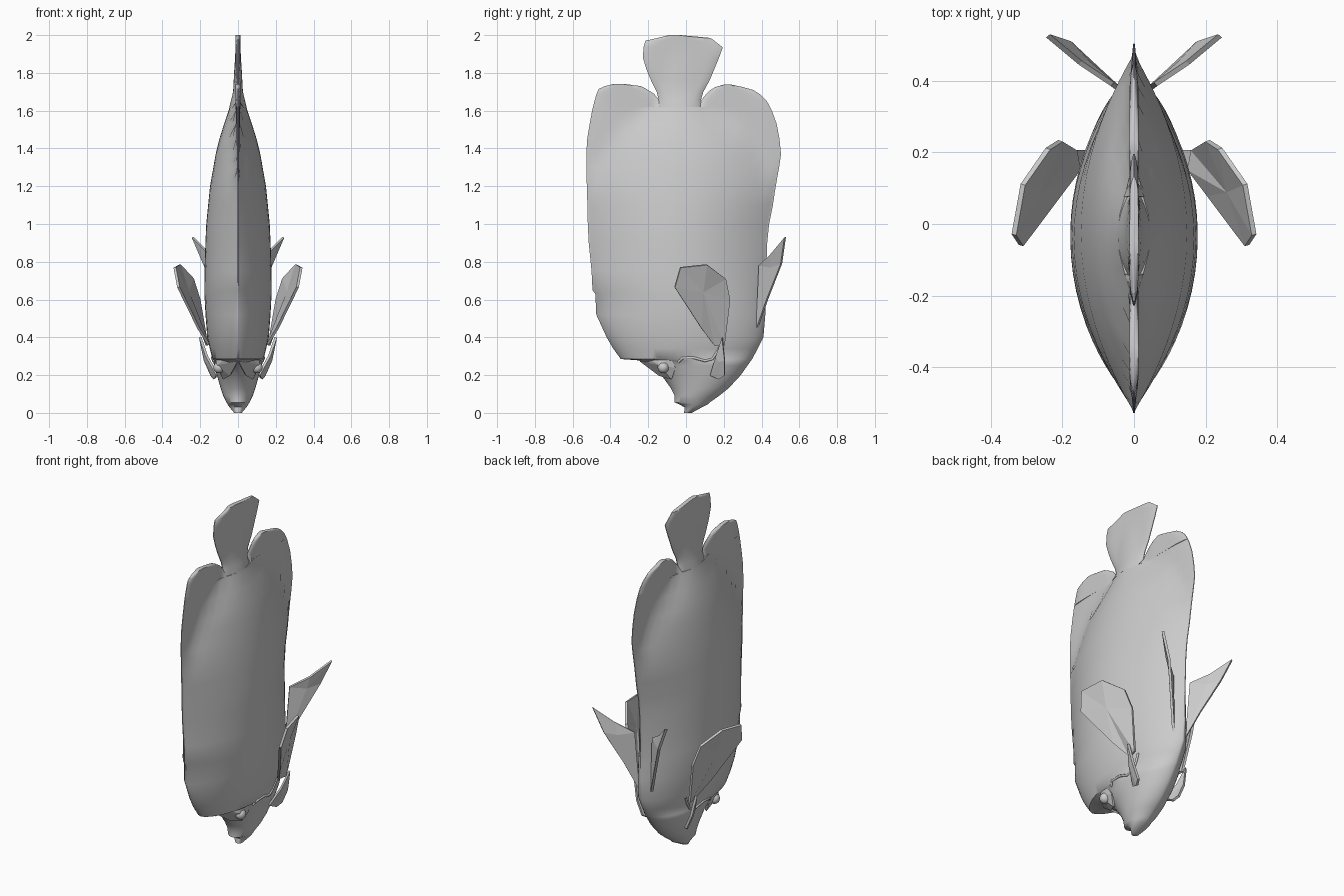
import bpy, bmesh, math
from mathutils import Vector

if "Cube" in bpy.data.objects:
    bpy.data.objects.remove(bpy.data.objects["Cube"])


def interp(table, z):
    if z <= table[0][0]:
        return table[0][1]
    for (a, va), (b, vb) in zip(table, table[1:]):
        if z <= b:
            return va + (vb - va) * (z - a) / (b - a)
    return table[-1][1]


def finish(name, bm, smooth):
    bmesh.ops.recalc_face_normals(bm, faces=bm.faces[:])
    me = bpy.data.meshes.new(name)
    bm.to_mesh(me)
    bm.free()
    ob = bpy.data.objects.new(name, me)
    bpy.context.collection.objects.link(ob)
    if smooth:
        bpy.ops.object.select_all(action='DESELECT')
        ob.select_set(True)
        bpy.context.view_layer.objects.active = ob
        bpy.ops.object.shade_smooth_by_angle(angle=math.radians(50))
    return ob


# Half width, section roundness, and how far the core narrows toward the tail
WIDTH = [(0, .02), (.03, .045), (.05, .058), (.1, .083), (.2, .112), (.3, .14),
         (.4, .163), (.6, .178), (.8, .177), (1, .168), (1.2, .148), (1.4, .113),
         (1.5, .084), (1.6, .05), (1.7, .026), (1.85, .018), (1.95, .01), (2, .003)]
ROUND = [(0, .55), (.3, .6), (.5, .75), (.9, 1)]
NARROW = [(1.2, 0), (1.45, .35), (1.64, 1)]
BODY = [(0, -.01, .03), (.03, -.008, .085), (.045, -.035, .115), (.055, -.06, .125),
        (.09, -.06, .175), (.13, -.08, .225), (.2, -.13, .29), (.25, -.2, .325),
        (.278, -.25, .345), (.285, -.345, .35), (.34, -.385, .38), (.4, -.42, .41),
        (.52, -.475, .42), (.63, -.48, .42), (.65, -.495, .42), (.75, -.5, .425),
        (.9, -.515, .43), (1, -.52, .44), (1.1, -.522, .46), (1.2, -.525, .475),
        (1.3, -.528, .493), (1.37, -.528, .503), (1.45, -.523, .495),
        (1.53, -.51, .48), (1.6, -.497, .455), (1.62, -.492, .445)]
TAIL = [(1.62, -.17, .08), (1.66, -.145, .08), (1.7, -.155, .092), (1.76, -.185, .125),
        (1.82, -.21, .15), (1.88, -.228, .175), (1.935, -.225, .195),
        (1.97, -.215, .15), (1.985, -.15, .13), (2.0, -.09, -.03)]
LOBE_BACK = [(1.62, -.492, -.14), (1.66, -.482, -.145), (1.69, -.473, -.17),
             (1.715, -.462, -.21), (1.73, -.43, -.24), (1.742, -.38, -.33)]
LOBE_BELLY = [(1.62, .075, .445), (1.655, .08, .425), (1.685, .105, .395),
              (1.71, .13, .355), (1.725, .155, .3), (1.738, .2, .24)]


def half_width(y, z, y0, y1):
    k = interp(NARROW, z)
    c = (1 - k) * (y0 + y1) / 2 + k * -.03
    h = (1 - k) * (y1 - y0) / 2 + k * .14
    core = interp(WIDTH, z) * max(0, 1 - ((y - c) / h) ** 2) ** interp(ROUND, z)
    s = (2 * y - y0 - y1) / (y1 - y0)
    return max(core * (1 - s ** 12) if z > 1.62 else core, .002 + .011 * (1 - s ** 6))


def loft(name, rows, n=28):
    bm = bmesh.new()
    rings = []
    for z, y0, y1 in rows:
        ys = [(y0 + y1) / 2 - (y1 - y0) / 2 * math.cos(math.pi * j / n) for j in range(n + 1)]
        side = [(half_width(y, z, y0, y1), y) for y in ys]
        rings.append([bm.verts.new((x, y, z)) for x, y in side] +
                     [bm.verts.new((-x, y, z)) for x, y in reversed(side)])
    m = len(rings[0])
    for a, b in zip(rings, rings[1:]):
        for i in range(m):
            bm.faces.new((a[i], a[(i + 1) % m], b[(i + 1) % m], b[i]))
    bm.faces.new(rings[0])
    bm.faces.new(rings[-1])
    return finish(name, bm, True)


loft("body", BODY)
loft("tail_fin", TAIL)
loft("dorsal_fin_lobe", LOBE_BACK)
loft("anal_fin_lobe", LOBE_BELLY)


def plate(name, centre, rim, thick):
    """Fan of flat facets around a centre point, thickened, on both sides."""
    for side, s in (("right", 1), ("left", -1)):
        bm = bmesh.new()
        c = bm.verts.new((centre[0] * s, *centre[1:]))
        vs = [bm.verts.new((x * s, y, z)) for x, y, z in rim]
        for a, b in zip(vs, vs[1:] + vs[:1]):
            bm.faces.new((c, a, b))
        ob = finish(name + "_" + side, bm, False)
        if thick:
            mod = ob.modifiers.new("thickness", 'SOLIDIFY')
            mod.thickness = thick
            mod.offset = 0


# Paired fins
plate("pectoral_fin", (.265, .09, .64),
      [(.155, .15, .36), (.165, .205, .36), (.205, .232, .6), (.24, .21, .71),
       (.31, .11, .785), (.335, -.03, .77), (.315, -.06, .665), (.21, .08, .45)], .014)
plate("pelvic_fin", (.13, .45, .77),
      [(.04, .375, .44), (.1, .43, .6), (.18, .505, .79), (.24, .525, .93),
       (.15, .45, .84), (.06, .39, .78)], .014)

# Flared gill flaps
plate("gill_flap", (.165, .175, .27),
      [(.11, .13, .2), (.125, .175, .18), (.14, .205, .2), (.175, .205, .28),
       (.2, .192, .4), (.165, .16, .3)], .014)

# Angular brow wedges around the eyes
plate("brow", (.108, -.14, .255),
      [(.0, -.24, .275), (.04, -.22, .3), (.095, -.15, .335), (.11, -.095, .34),
       (.115, -.08, .29), (.105, -.055, .24), (.075, -.075, .18), (.04, -.14, .2)], .012)

for side, s in (("right", 1), ("left", -1)):
    # Eye
    bpy.ops.mesh.primitive_uv_sphere_add(segments=16, ring_count=10, radius=.03,
                                         location=(.1 * s, -.12, .24))
    bpy.context.object.name = "eye_" + side
    bpy.ops.object.shade_smooth()
    # Raised edge of the gill cover, laid on the body surface
    cu = bpy.data.curves.new("gill_edge", 'CURVE')
    cu.dimensions = '3D'
    cu.bevel_depth = .007
    cu.bevel_resolution = 1
    sp = cu.splines.new('POLY')
    path = [(-.04, .27), (-.02, .29), (.04, .292), (.1, .275), (.14, .285), (.17, .33), (.19, .37)]
    sp.points.add(len(path) - 1)
    for p, (y, z) in zip(sp.points, path):
        y0 = interp([r[:2] for r in BODY], z)
        y1 = interp([(r[0], r[2]) for r in BODY], z)
        p.co = (s * half_width(y, z, y0, y1), y, z, 1)
    ob = bpy.data.objects.new("gill_edge_" + side, cu)
    bpy.context.collection.objects.link(ob)
